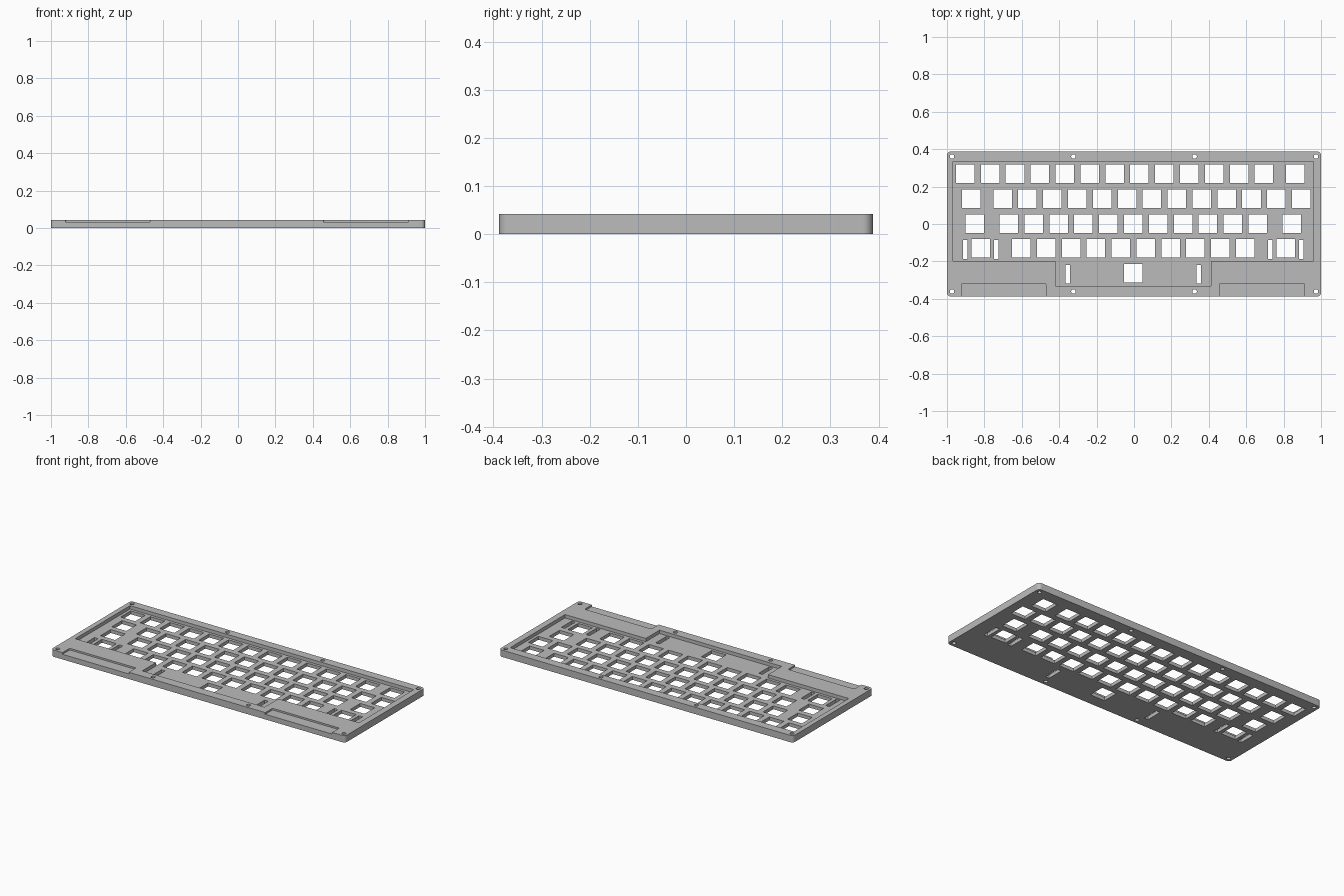
import bpy, bmesh, math

if "Cube" in bpy.data.objects:
    bpy.data.objects.remove(bpy.data.objects["Cube"])

U = 0.1331            # key pitch
CX = -0.004           # centre of the key field
TOP = 0.335           # back edge of the key field
H, FLOOR, NOTCH = 0.042, 0.021, 0.0315
HOLE = 0.099

grey = bpy.data.materials.new("grey")
grey.diffuse_color = (0.5, 0.5, 0.5, 1)
grey.use_nodes = True
grey.node_tree.nodes["Principled BSDF"].inputs["Base Color"].default_value = grey.diffuse_color


def rounded(x0, y0, x1, y1, r, n=8):
    """Counter-clockwise rounded rectangle."""
    pts = []
    for cx, cy, a0 in ((x1 - r, y1 - r, 0), (x0 + r, y1 - r, 90),
                       (x0 + r, y0 + r, 180), (x1 - r, y0 + r, 270)):
        for i in range(n + 1):
            a = math.radians(a0 + 90 * i / n)
            pts.append((cx + r * math.cos(a), cy + r * math.sin(a)))
    return pts


def rect(cx, cy, w, h):
    return [(cx - w / 2, cy - h / 2), (cx + w / 2, cy - h / 2),
            (cx + w / 2, cy + h / 2), (cx - w / 2, cy + h / 2)]


def circle(cx, cy, r, n=20):
    return [(cx + r * math.cos(math.tau * i / n), cy + r * math.sin(math.tau * i / n))
            for i in range(n)]


def prisms(name, outlines, z0, z1):
    """Object made of separate vertical prisms."""
    bm = bmesh.new()
    for pts in outlines:
        lo = [bm.verts.new((x, y, z0)) for x, y in pts]
        hi = [bm.verts.new((x, y, z1)) for x, y in pts]
        bm.faces.new(lo[::-1])
        bm.faces.new(hi)
        for i in range(len(pts)):
            j = (i + 1) % len(pts)
            bm.faces.new((lo[i], lo[j], hi[j], hi[i]))
    me = bpy.data.meshes.new(name)
    bm.to_mesh(me)
    bm.free()
    me.materials.append(grey)
    ob = bpy.data.objects.new(name, me)
    bpy.context.collection.objects.link(ob)
    return ob


def cut(target, cutter):
    cutter.hide_render = True
    mod = target.modifiers.new("cut", 'BOOLEAN')
    mod.operation = 'DIFFERENCE'
    mod.solver = 'EXACT'
    mod.object = cutter
    bpy.ops.object.select_all(action='DESELECT')
    bpy.context.view_layer.objects.active = target
    target.select_set(True)
    bpy.ops.object.modifier_apply(modifier=mod.name)
    bpy.data.objects.remove(cutter)


# solid case slab
plate = prisms("keyboard_plate", [rounded(-1, -0.388, 1, 0.388, 0.021)], 0, H)

# stepped key recess: four full rows plus a spacebar bay
xl, xr = CX - 7.25 * U, CX + 7.25 * U
sl, sr = CX - 3.125 * U, CX + 3.125 * U
y4, y5 = TOP - 4 * U, TOP - 5 * U
cut(plate, prisms("recess_cutter", [[(xl, y4), (sl, y4), (sl, y5), (sr, y5),
                                     (sr, y4), (xr, y4), (xr, TOP), (xl, TOP)]],
                  FLOOR, H + 0.1))

# shallow notches along the front edge
cut(plate, prisms("notch_cutter", [rounded(-0.922, -0.5, -0.471, -0.318, 0.008),
                                   rounded(0.457, -0.5, 0.912, -0.318, 0.008)],
                  NOTCH, H + 0.1))

# switch holes, centres in key units from the left of each row
rows = [
    [0.5 + i for i in range(13)] + [13.75],
    [0.75] + [2 + i for i in range(13)],
    [0.875] + [2.25 + i for i in range(11)] + [13.625],
    [1.125] + [2.75 + i for i in range(10)] + [13.375],
    [7.25],
]
holes = []
for r, row in enumerate(rows):
    for c in row:
        holes.append(rect(xl + c * U, TOP - (r + 0.5) * U, HOLE, HOLE))

# stabiliser slots beside the wide keys
for c, r, off in ((1.125, 3, 0.0835), (13.375, 3, 0.0835), (7.25, 4, 0.35)):
    for s in (-1, 1):
        holes.append(rect(xl + c * U + s * off, TOP - (r + 0.5) * U - 0.005, 0.025, 0.101))

# screw holes
for x in (-0.973, -0.324, 0.324, 0.973):
    for y in (-0.361, 0.361):
        holes.append(circle(x, y, 0.012))
cut(plate, prisms("hole_cutter", holes, -0.1, H + 0.1))

bpy.ops.object.shade_smooth_by_angle(angle=math.radians(30))
